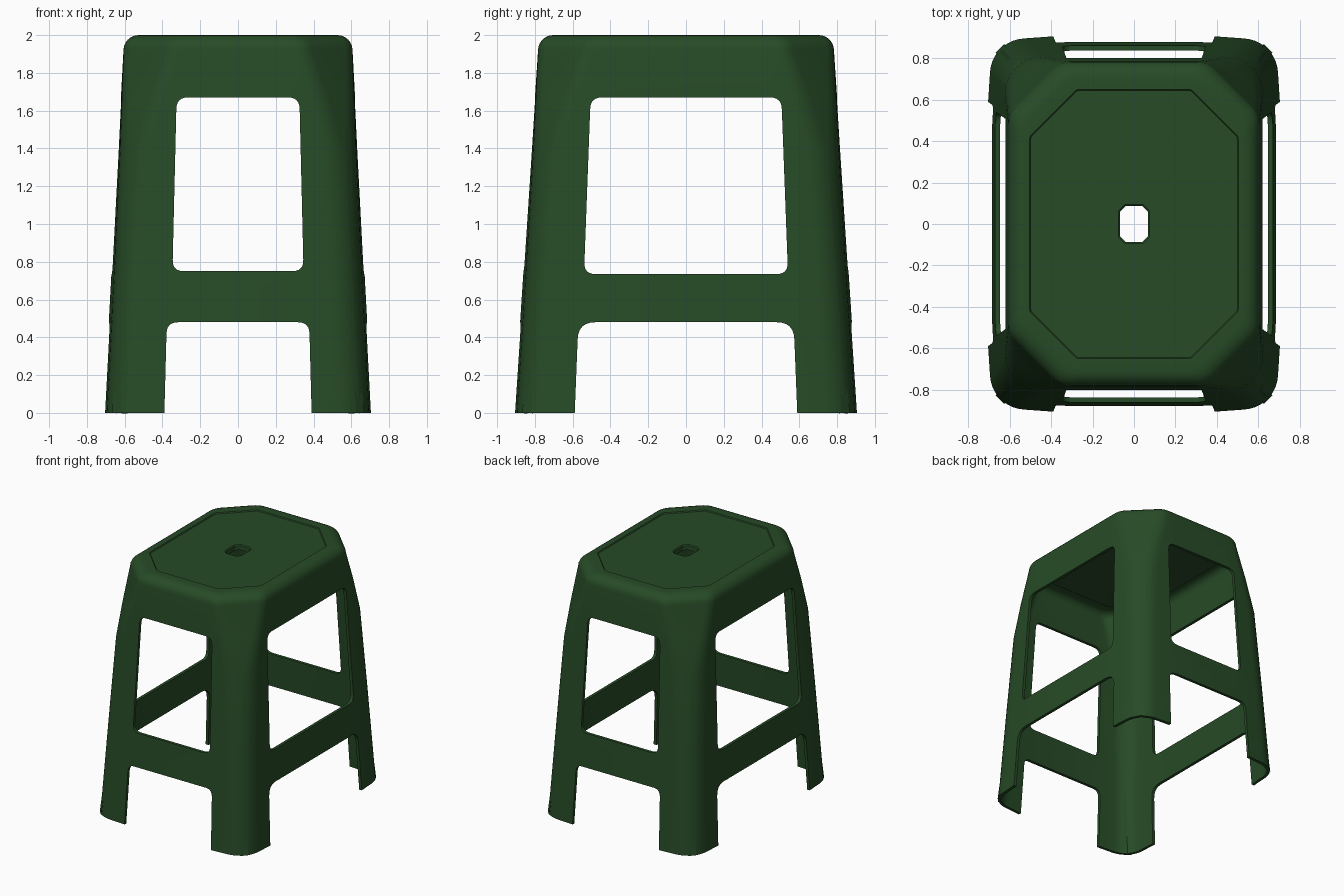
import bpy, bmesh, math
from mathutils import Vector

if "Cube" in bpy.data.objects:
    bpy.data.objects.remove(bpy.data.objects["Cube"])

green = bpy.data.materials.new("dark green plastic")
green.diffuse_color = (0.02, 0.07, 0.02, 1)
green.use_nodes = True
green.node_tree.nodes["Principled BSDF"].inputs["Base Color"].default_value = green.diffuse_color


def bend(a, p, b, n=5):
    """Points of a rounded corner from a to b around p."""
    return [a * (1 - t) ** 2 + p * 2 * t * (1 - t) + b * t * t
            for t in (i / n for i in range(n + 1))]


def section(hx, hy, c, t, d=0.0):
    """Closed octagon loop: half sizes, chamfer, edge rounding, corner setback."""
    p, q = Vector((hx - d, hy - c)), Vector((hx - c, hy - d))
    a, b = Vector((hx, hy * 0.54)), Vector((hx * 0.45, hy))
    pq = (q - p).normalized()
    quad = [a] + bend(p + (a - p).normalized() * t, p, p + pq * t)
    quad += bend(q - pq * t, q, q + (b - q).normalized() * t) + [b]
    loop = []
    for sx, sy in ((1, 1), (-1, 1), (-1, -1), (1, -1)):
        pts = [(v.x * sx, v.y * sy) for v in quad]
        loop += pts if sx * sy > 0 else pts[::-1]
    return loop


def make_object(name, bm):
    me = bpy.data.meshes.new(name)
    bm.to_mesh(me)
    bm.free()
    ob = bpy.data.objects.new(name, me)
    bpy.context.collection.objects.link(ob)
    return ob


# Shell: flared legs, chamfered shoulders, rounded rim, sunken panel, centre hole
def wall(z):
    return 0.71 - 0.054 * z, 0.91 - 0.066 * z


rings = []
for z, c, t, d in ((0, .11, .07, .02), (.75, .11, .07, .018), (1.4, .12, .07, .012),
                   (1.67, .18, .06, .006), (1.92, .25, .05, 0)):
    rings.append((z, section(*wall(z), c, t, d)))
hx, hy = wall(1.92)
R = 0.08
for i in range(1, 7):
    a = i * math.pi / 12
    inset = R * (1 - math.cos(a))
    rings.append((1.92 + R * math.sin(a),
                  section(hx - inset, hy - inset, .25 - .3 * inset, .05)))
rings += [(2.0, section(.503, .648, .225, .01)),
          (1.992, section(.498, .643, .223, .01)),
          (1.992, section(.075, .095, .032, .005)),
          (1.985, section(.068, .088, .030, .005)),
          (1.95, section(.068, .088, .030, .005))]

bm = bmesh.new()
loops = [[bm.verts.new((x, y, z)) for x, y in pts] for z, pts in rings]
for lo, up in zip(loops, loops[1:]):
    n = len(lo)
    for i in range(n):
        j = (i + 1) % n
        bm.faces.new((lo[i], lo[j], up[j], up[i]))
stool = make_object("stool_shell", bm)
stool.data.materials.append(green)
solid = stool.modifiers.new("thickness", 'SOLIDIFY')
solid.thickness = 0.024
solid.offset = -1


# Openings: tapered rounded outlines pushed right through the shell
def cutter(name, axis, z0, w0, z1, w1, r):
    corners = [Vector(v) for v in ((-w0, z0), (w0, z0), (w1, z1), (-w1, z1))]
    pts = []
    for i, p in enumerate(corners):
        a, b = corners[i - 1], corners[(i + 1) % 4]
        pts += bend(p + (a - p).normalized() * r, p, p + (b - p).normalized() * r, 6)
    bm = bmesh.new()
    ends = []
    for s in (-1.2, 1.2):
        ends.append([bm.verts.new((u, s, z) if axis == 'Y' else (s, u, z)) for u, z in pts])
    n = len(pts)
    bm.faces.new(ends[0])
    bm.faces.new(ends[1][::-1])
    for i in range(n):
        j = (i + 1) % n
        bm.faces.new((ends[0][i], ends[1][i], ends[1][j], ends[0][j]))
    bmesh.ops.recalc_face_normals(bm, faces=bm.faces)
    ob = make_object(name, bm)
    ob.hide_render = True
    return ob


cutters = [cutter("front_window_cutter", 'Y', .75, .347, 1.67, .325, .06),
           cutter("front_foot_cutter", 'Y', -.2, .395, .48, .377, .06),
           cutter("side_window_cutter", 'X', .735, .54, 1.67, .505, .06),
           cutter("side_foot_cutter", 'X', -.2, .597, .48, .57, .09)]
for c in cutters:
    m = stool.modifiers.new(c.name, 'BOOLEAN')
    m.operation = 'DIFFERENCE'
    m.solver = 'EXACT'
    m.object = c

# Bake the shape, drop the cutters, smooth the rounded parts
bpy.context.view_layer.objects.active = stool
stool.select_set(True)
for m in list(stool.modifiers):
    bpy.ops.object.modifier_apply(modifier=m.name)
for c in cutters:
    bpy.data.objects.remove(c)
bpy.ops.object.shade_smooth_by_angle(angle=math.radians(30))
